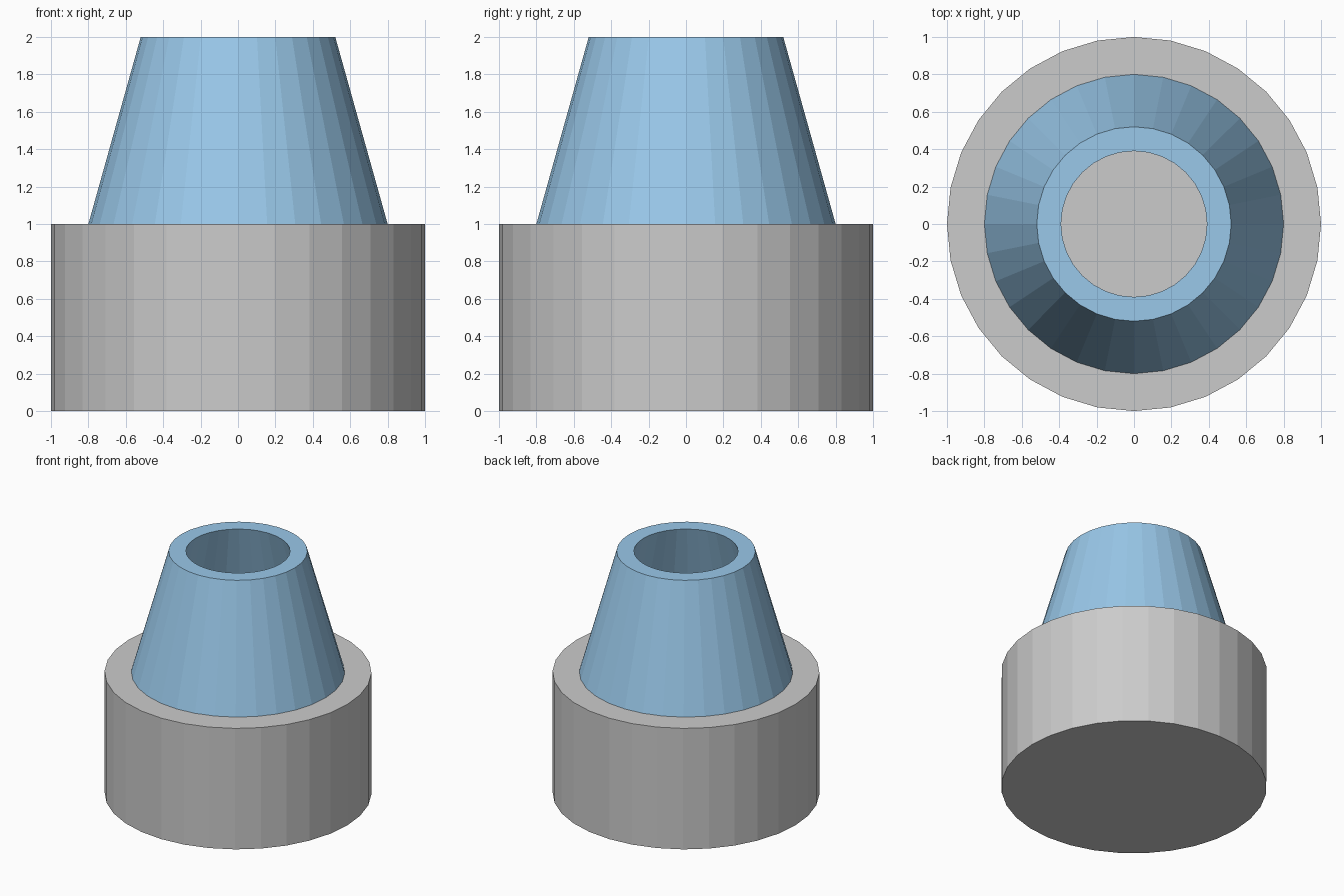
import bpy, bmesh, math

if "Cube" in bpy.data.objects:
    bpy.data.objects.remove(bpy.data.objects["Cube"])

SIDES = 32


def lathe(name, profile, closed):
    """Revolve an (r, z) profile around z; cap the ends unless it is a closed loop."""
    bm = bmesh.new()
    rings = []
    for r, z in profile:
        rings.append([bm.verts.new((r * math.cos(math.tau * i / SIDES),
                                    r * math.sin(math.tau * i / SIDES), z))
                      for i in range(SIDES)])
    pairs = list(zip(rings, rings[1:]))
    if closed:
        pairs.append((rings[-1], rings[0]))
    for a, b in pairs:
        for i in range(SIDES):
            j = (i + 1) % SIDES
            bm.faces.new((a[i], a[j], b[j], b[i]))
    if not closed:
        bm.faces.new(rings[0][::-1])
        bm.faces.new(rings[-1])
    bmesh.ops.recalc_face_normals(bm, faces=bm.faces)
    mesh = bpy.data.meshes.new(name)
    bm.to_mesh(mesh)
    bm.free()
    obj = bpy.data.objects.new(name, mesh)
    bpy.context.collection.objects.link(obj)
    return obj


# Solid round base
lathe("base", [(1, 0), (1, 1)], closed=False)

# Hollow tapered nozzle with even wall thickness
nozzle = lathe("nozzle", [(0.80, 1), (0.52, 2), (0.39, 2), (0.67, 1)], closed=True)
blue = bpy.data.materials.new("blue")
blue.diffuse_color = (0.32, 0.58, 0.82, 1)
blue.use_nodes = True
blue.node_tree.nodes["Principled BSDF"].inputs["Base Color"].default_value = blue.diffuse_color
nozzle.data.materials.append(blue)
